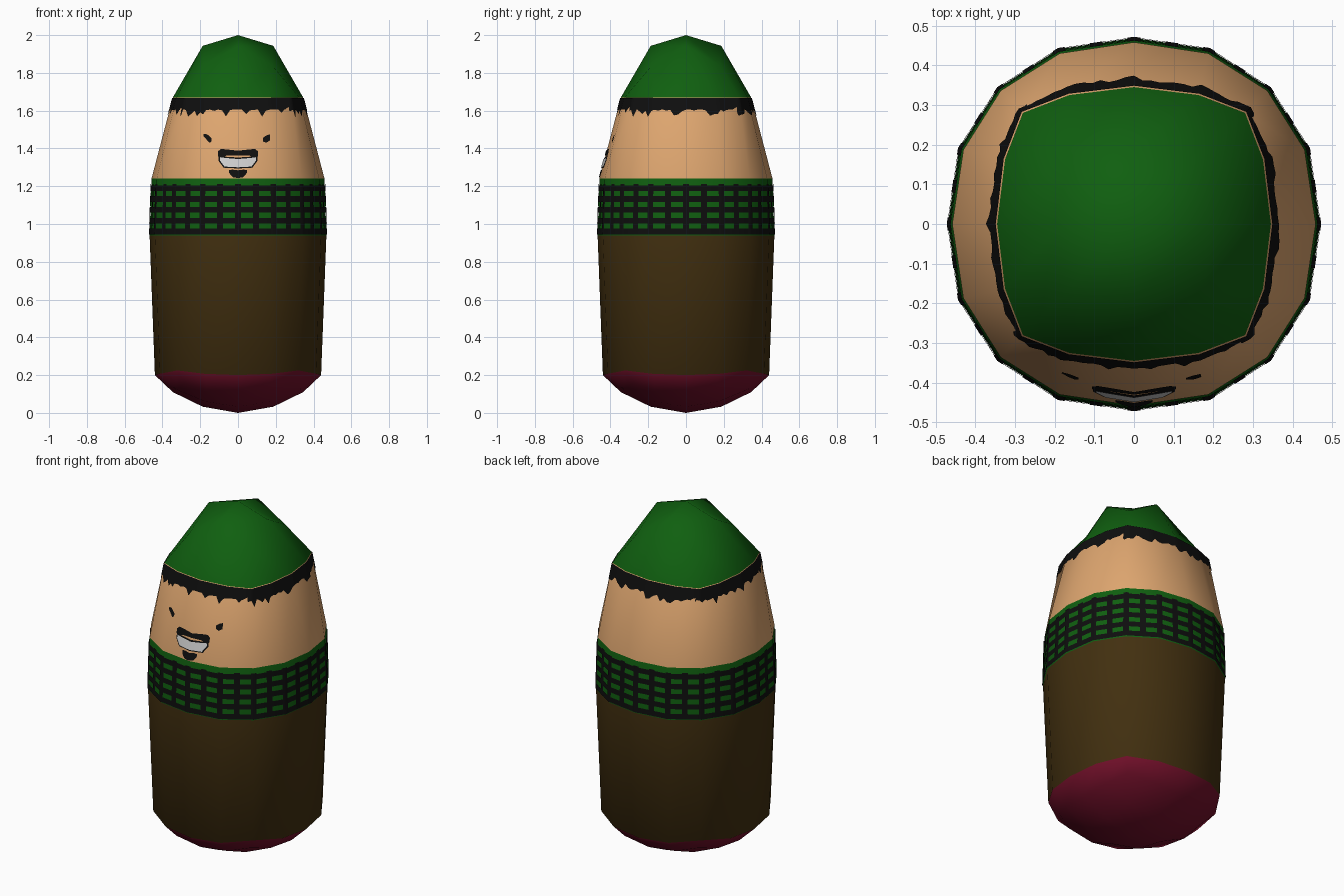
import bpy, bmesh, random

if "Cube" in bpy.data.objects:
    bpy.data.objects.remove(bpy.data.objects["Cube"])

random.seed(4)


def material(name, r, g, b):
    m = bpy.data.materials.new(name)
    m.diffuse_color = (r, g, b, 1)
    m.use_nodes = True
    m.node_tree.nodes["Principled BSDF"].inputs["Base Color"].default_value = m.diffuse_color
    return m


BURGUNDY = material("burgundy", 0.17, 0.005, 0.023)
BROWN = material("brown", 0.054, 0.029, 0.005)
GREEN = material("green", 0.005, 0.115, 0.005)
SKIN = material("skin", 0.73, 0.38, 0.16)
BLACK = material("black", 0.0045, 0.0045, 0.0045)
WHITE = material("white", 0.62, 0.62, 0.62)

# Sixteen-sided rings: axis radius, mid x, mid y, corner, then z of each kind
RINGS = [
    (0.345, 0.33, 0.165, 0.28, 0.11, 0.125, 0.155),
    (0.44, 0.413, 0.178, 0.322, 0.20, 0.207, 0.225),
    (0.468, 0.44, 0.19, 0.342, 0.94, 0.94, 0.94),
    (0.458, 0.43, 0.187, 0.336, 1.24, 1.24, 1.24),
    (0.345, 0.325, 0.163, 0.28, 1.67, 1.67, 1.67),
]
# Rim of a 4 x 4 grid, counter-clockwise from +x
RIM = [(2, 0), (2, 1), (2, 2), (1, 2), (0, 2), (-1, 2), (-2, 2), (-2, 1),
       (-2, 0), (-2, -1), (-2, -2), (-1, -2), (0, -2), (1, -2), (2, -2), (2, -1)]


def sign(v):
    return (v > 0) - (v < 0)


def ring_point(ring, u):
    a, mx, my, c, za, zm, zc = RINGS[ring]
    i, j = RIM[u % 16]
    if 0 in (i, j):
        return a * sign(i), a * sign(j), za
    if abs(i) == abs(j):
        return c * sign(i), c * sign(j), zc
    if abs(i) == 2:
        return mx * sign(i), my * sign(j), zm
    return my * sign(i), mx * sign(j), zm


def finish(name, bm, mats):
    me = bpy.data.meshes.new(name)
    bm.to_mesh(me)
    bm.free()
    for m in mats:
        me.materials.append(m)
    me.polygons.foreach_set("use_smooth", [True] * len(me.polygons))
    ob = bpy.data.objects.new(name, me)
    bpy.context.collection.objects.link(ob)
    return ob


# Body: stacked rings, closed by a domed 4 x 4 grid at each end
bm = bmesh.new()
rows = [[bm.verts.new(ring_point(r, u)) for u in range(16)] for r in range(5)]
for r, mat in enumerate((0, 1, 2, 3)):
    for u in range(16):
        v = (u + 1) % 16
        f = bm.faces.new((rows[r][u], rows[r][v], rows[r + 1][v], rows[r + 1][u]))
        f.material_index = mat


def end_cap(row, mat, z0, r1, z1, d, z2, up):
    grid = {ij: row[k] for k, ij in enumerate(RIM)}
    for i in (-1, 0, 1):
        for j in (-1, 0, 1):
            s, z = ((0, z0), (r1, z1), (d, z2))[abs(i) + abs(j)]
            grid[i, j] = bm.verts.new((i * s, j * s, z))
    for i in range(-2, 2):
        for j in range(-2, 2):
            q = [grid[i, j], grid[i + 1, j], grid[i + 1, j + 1], grid[i, j + 1]]
            bm.faces.new(q if up else q[::-1]).material_index = mat


end_cap(rows[4], 2, 2.0, 0.187, 1.943, 0.18, 1.84, True)
end_cap(rows[0], 0, 0.0, 0.187, 0.033, 0.172, 0.06, False)
finish("body", bm, [BURGUNDY, BROWN, GREEN, SKIN])


# Painted details: thin plates that follow the body surface
def surface(u, z, off):
    r = 2 if z <= 1.24 else 3
    z0, z1 = RINGS[r][4], RINGS[r + 1][4]
    t = (z - z0) / (z1 - z0)
    k = int(u // 1)
    f = u - k
    xy = []
    for ax in (0, 1):
        low = ring_point(r, k)[ax] * (1 - f) + ring_point(r, k + 1)[ax] * f
        high = ring_point(r + 1, k)[ax] * (1 - f) + ring_point(r + 1, k + 1)[ax] * f
        xy.append((low * (1 - t) + high * t) * (1 + off / 0.45))
    return xy[0], xy[1], z


def plate(bm, columns, off):
    pairs = [(bm.verts.new(surface(u, lo, off)), bm.verts.new(surface(u, hi, off)))
             for u, hi, lo in columns]
    for (a, b), (c, d) in zip(pairs, pairs[1:]):
        bm.faces.new((a, c, d, b))


def front(x, z):
    t = (z - 1.24) / 0.43
    return 12 + x / (0.187 * (1 - t) + 0.163 * t)


def face_part(name, columns, mat, off=0.005, mirror=False):
    if mirror:
        columns = columns + [(-x, hi, lo) for x, hi, lo in columns[-2::-1]]
    bm = bmesh.new()
    plate(bm, [(front(x, (hi + lo) / 2), hi, lo) for x, hi, lo in columns], off)
    finish(name, bm, [mat])


# Scarf checks
bm = bmesh.new()
for n in range(5):
    z = 1.19 - 0.0575 * n
    plate(bm, [(u, z + 0.015, z - 0.015) for u in range(17)], 0.003)
for k in range(32):
    u = k / 2
    plate(bm, [(u + d, 1.212, 0.945) for d in (-0.085, 0, 0.085)], 0.004)
finish("scarf_checks", bm, [BLACK])

# Jagged hair fringe under the cap
bm = bmesh.new()
fringe = [(k / 8, 1.668, 1.607 - 0.04 * random.random() ** 2) for k in range(128)]
plate(bm, fringe + [(16, 1.668, fringe[0][2])], 0.004)
finish("hair_fringe", bm, [BLACK])

# Face
face_part("left_eye", [(-0.182, 1.476, 1.464), (-0.162, 1.475, 1.445),
                       (-0.148, 1.462, 1.43), (-0.138, 1.452, 1.437)], BLACK)
face_part("right_eye", [(0.13, 1.455, 1.437), (0.148, 1.468, 1.43),
                        (0.167, 1.475, 1.443)], BLACK)
face_part("moustache", [(-0.105, 1.385, 1.36), (-0.09, 1.397, 1.35),
                        (-0.06, 1.395, 1.362), (0, 1.388, 1.364)], BLACK, mirror=True)
face_part("mouth", [(-0.102, 1.36, 1.335), (-0.075, 1.357, 1.298),
                    (0, 1.352, 1.294)], BLACK, 0.004, True)
face_part("teeth", [(-0.094, 1.354, 1.336), (-0.07, 1.35, 1.304),
                    (0, 1.344, 1.3)], WHITE, 0.007, True)
face_part("goatee", [(-0.046, 1.286, 1.27), (-0.028, 1.288, 1.248),
                     (0, 1.284, 1.243)], BLACK, mirror=True)
